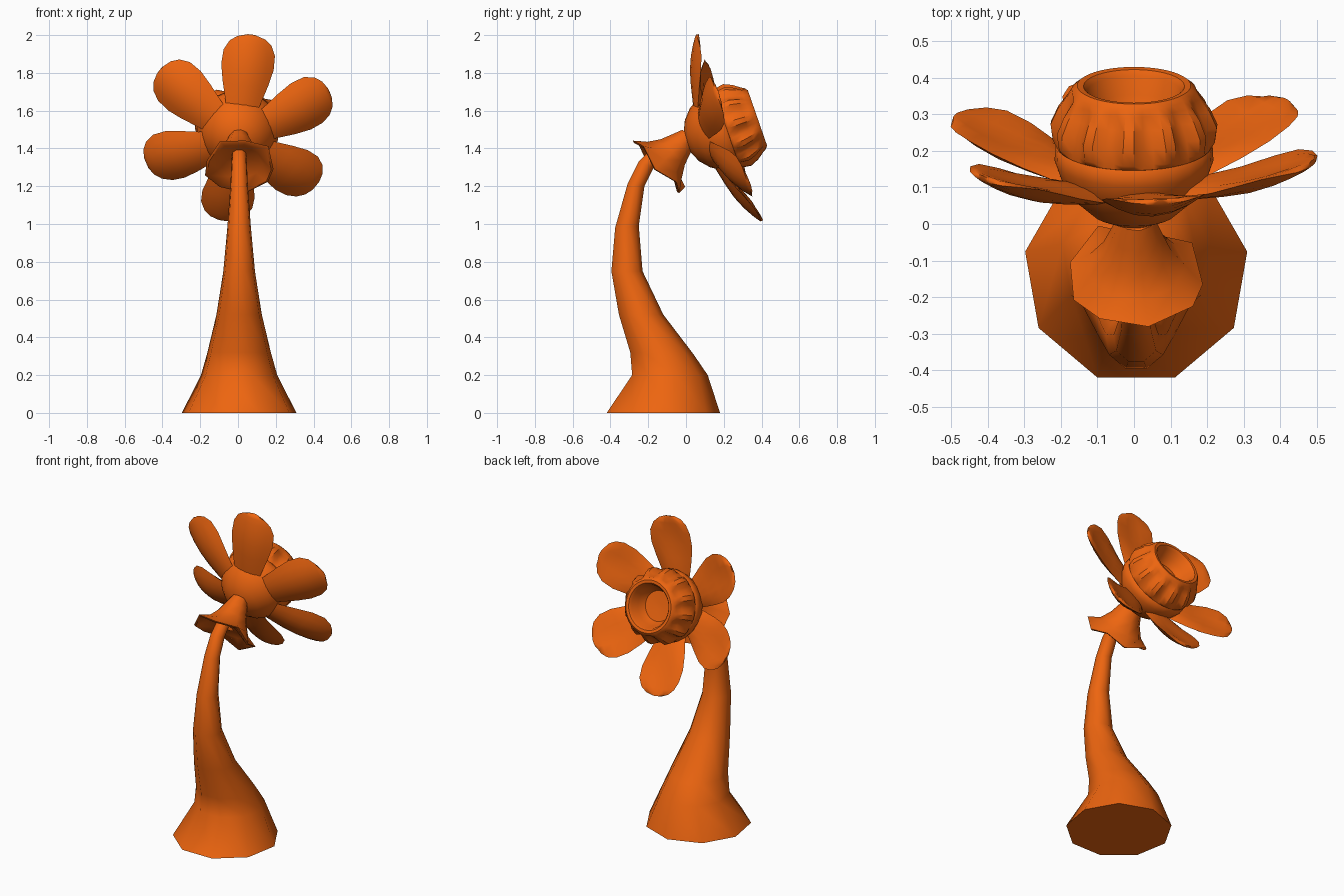
import bpy, bmesh, math
from mathutils import Vector

if "Cube" in bpy.data.objects:
    bpy.data.objects.remove(bpy.data.objects["Cube"])

orange = bpy.data.materials.new("orange")
orange.diffuse_color = (0.85, 0.13, 0.005, 1)
orange.use_nodes = True
orange.node_tree.nodes["Principled BSDF"].inputs["Base Color"].default_value = orange.diffuse_color


def loft(name, rings, cap_start=True, cap_end=True, angle=50):
    """Skin a list of closed point rings into one object."""
    bm = bmesh.new()
    vs = [[bm.verts.new(p) for p in ring] for ring in rings]
    n = len(rings[0])
    for a, b in zip(vs, vs[1:]):
        for i in range(n):
            j = (i + 1) % n
            bm.faces.new((a[i], a[j], b[j], b[i]))
    if cap_start:
        bm.faces.new(vs[0][::-1])
    if cap_end:
        bm.faces.new(vs[-1])
    bmesh.ops.recalc_face_normals(bm, faces=bm.faces)
    me = bpy.data.meshes.new(name)
    bm.to_mesh(me)
    bm.free()
    ob = bpy.data.objects.new(name, me)
    bpy.context.collection.objects.link(ob)
    me.materials.append(orange)
    bpy.ops.object.select_all(action='DESELECT')
    ob.select_set(True)
    bpy.context.view_layer.objects.active = ob
    bpy.ops.object.shade_smooth_by_angle(angle=math.radians(angle))
    return ob


# Stem: nine-sided, each station is front (y, z), back (y, z), half width in x
stations = [
    (-.42, 0, .18, 0, .308), (-.285, .2, .115, .2, .205),
    (-.295, .32, .04, .31, .172), (-.355, .52, -.12, .52, .122),
    (-.395, .75, -.23, .75, .085), (-.375, .98, -.25, .99, .063),
    (-.31, 1.21, -.22, 1.2, .047), (-.25, 1.33, -.17, 1.3, .042),
    (-.17, 1.41, -.12, 1.35, .038), (0, 1.49, .02, 1.42, .036)]
rings = []
for y0, z0, y1, z1, w in stations:
    ring = []
    for i in range(9):
        a = math.tau * i / 9
        t = (.94 + math.cos(a)) / 1.94
        ring.append((.006 + w * math.sin(a), y0 + (y1 - y0) * t, z0 + (z1 - z0) * t))
    rings.append(ring)
loft("stem", rings)

# Collar: flared funnel with a ragged rim, opening down and forward
axis = Vector((0, .72, .69))
up = Vector((0, -.69, .72))
side = Vector((1, 0, 0))
rim_centre = Vector((.006, -.15, 1.305))
ragged = [0, .02, -.02, .015, -.015, .03, 0, -.02, .015]


def collar_ring(along, radius, rag=0.0):
    ring = []
    for i in range(9):
        a = math.tau * (i + .25) / 9
        ring.append(rim_centre + axis * (along + rag * ragged[i])
                    + (side * math.sin(a) + up * math.cos(a)) * (radius + rag * ragged[i] * .5))
    return ring


loft("collar", [collar_ring(.04, .04), collar_ring(.03, .12), collar_ring(-.005, .18, 1),
                collar_ring(0, .192, 1), collar_ring(.05, .135), collar_ring(.11, .095),
                collar_ring(.17, .072), collar_ring(.23, .05)], cap_start=False)

# Flower head frame: tilted axis pointing back and slightly up
H = Vector((0, .23, 1.51))
A = Vector((0, .945, .328))
U = Vector((0, -.328, .945))


def head(x, u, a):
    return H + side * x + U * u + A * a


def lathe_ring(a, r, n, groove=0.0):
    ring = []
    for i in range(n):
        t = math.tau * i / n
        rr = r - (groove if i % 4 >= 2 else 0)
        ring.append(head(rr * math.cos(t), rr * math.sin(t), a))
    return ring


# Bulb behind the petals
loft("bulb", [lathe_ring(a, r, 24) for a, r in
              [(-.245, .01), (-.235, .06), (-.21, .115), (-.165, .165), (-.11, .2),
               (-.06, .217), (-.02, .215), (0, .19)]])

# Pleated cup with a round hollow
cup = [(-.03, .18, 0), (-.015, .212, 0), (.0, .222, .012), (.045, .228, .024),
       (.09, .208, .022), (.125, .182, .01), (.145, .17, 0), (.157, .155, 0),
       (.155, .138, 0), (.14, .127, 0), (.09, .115, 0), (.05, .09, 0), (.045, .02, 0)]
loft("cup", [lathe_ring(a, r, 48, g) for a, r, g in cup], angle=35)

# Six cupped petals: radial distance, position along axis, half width, thickness
shape = [(.1, -.15, .07, .03), (.19, -.132, .095, .045), (.28, -.112, .122, .045),
         (.36, -.09, .14, .04), (.43, -.06, .137, .032), (.48, -.032, .112, .025),
         (.51, -.012, .075, .018), (.524, 0, .03, .008)]
ws = [-1, -.7, -.35, 0, .35, .7, 1]
for k in range(6):
    ang = math.radians(82 + 60 * k)
    c, s = math.cos(ang), math.sin(ang)
    rings = []
    for r, a, w, th in shape:
        cupping = .055 * (w / .14) ** 2
        back = [(v, a + cupping * v * v - .008) for v in ws]
        front = [(v, a + cupping * v * v + th * (1 - v * v)) for v in ws[-2:0:-1]]
        rings.append([head(r * c - v * w * s, r * s + v * w * c, z) for v, z in back + front])
    loft(f"petal_{k + 1}", rings, angle=60)
